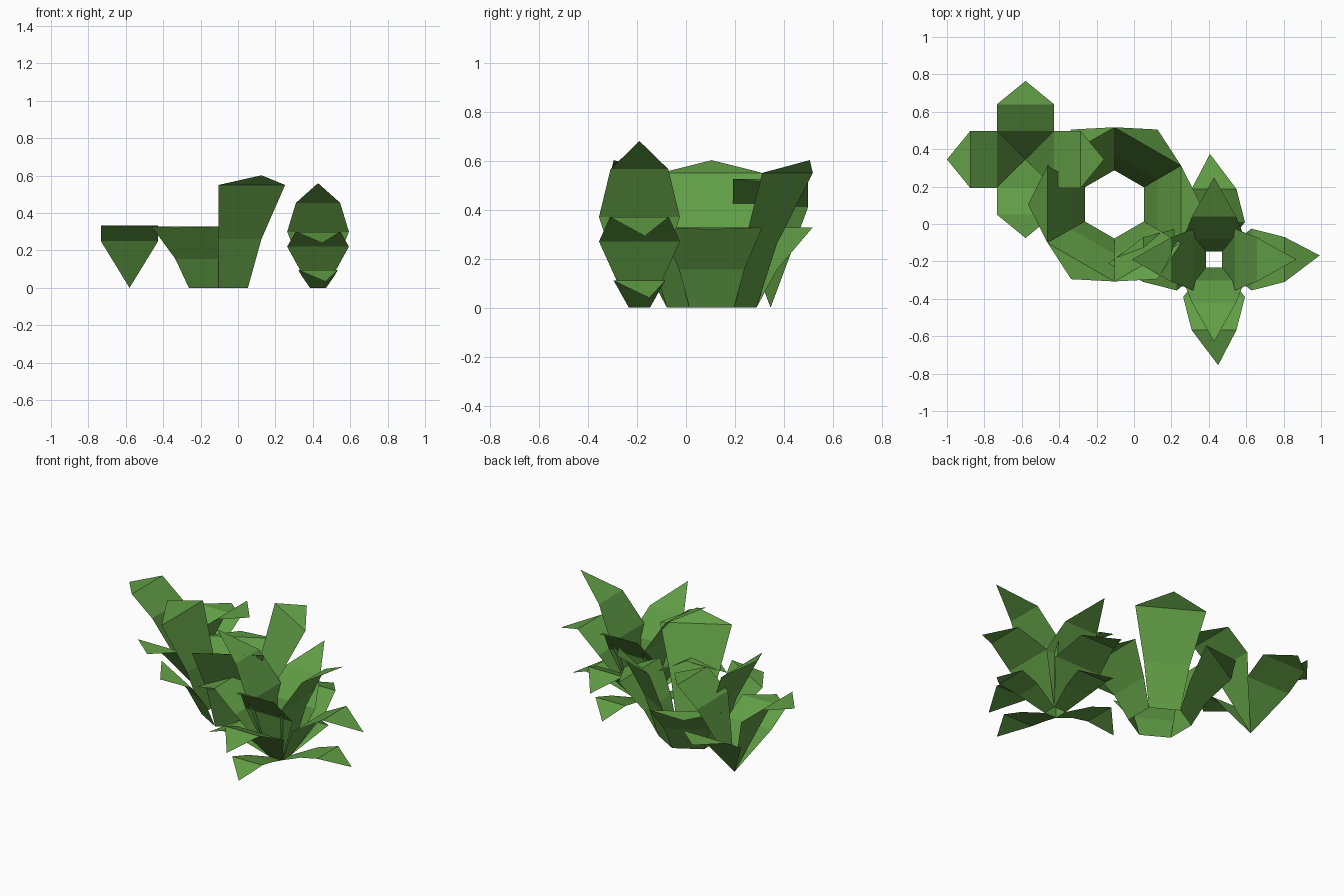
import bpy, bmesh
from math import pi, cos, sin, tan

if "Cube" in bpy.data.objects:
    bpy.data.objects.remove(bpy.data.objects["Cube"])

green = bpy.data.materials.new("leaf_green")
green.diffuse_color = (0.12, 0.34, 0.06, 1)
green.use_nodes = True
green.node_tree.nodes["Principled BSDF"].inputs["Base Color"].default_value = green.diffuse_color


def rosette(name, center, count, start, rows, tips, heights):
    """Ring of flat folded leaves.
    rows: (radius, half width) from base outward; tips: (radius, side shift)
    heights: per alternating leaf, z of every row and then of the tip."""
    bm = bmesh.new()
    for i in range(count):
        a = start + i * 2 * pi / count
        zs = heights[i % len(heights)]

        def point(r, t, z):
            return bm.verts.new((r * cos(a) - t * sin(a), r * sin(a) + t * cos(a), z))

        prev = None
        for (r, w), z in zip(rows, zs):
            if w == 0:
                cur = [point(r, 0, z)]
            else:
                cur = [point(r, -w, z), point(r, w, z)]
            if prev:
                bm.faces.new(prev + cur[::-1])
            prev = cur
        bm.faces.new(prev + [point(tips[0], tips[1], zs[-1])])
    me = bpy.data.meshes.new(name)
    bm.to_mesh(me)
    bm.free()
    me.materials.append(green)
    ob = bpy.data.objects.new(name, me)
    ob.location = (center[0], center[1], 0)
    bpy.context.collection.objects.link(ob)
    return ob


# Small plant at the back left: four leaves from one point, side pair taller
rosette("small_plant", (-0.58, 0.345), 4, 0,
        [(0, 0), (0.153, 0.153), (0.295, 0.153)], (0.42, 0),
        [(0, 0.41, 0.525, 0.51), (0, 0.25, 0.333, 0.328)])

# Middle plant: six-sided flared cup of alternating short and tall leaves
k = tan(pi / 6)
cup_rows = [(r, r * k) for r in (0.158, 0.23, 0.357)]
rosette("cup_plant", (-0.105, 0.105), 6, 0, cup_rows, (0.462, 0),
        [(0, 0.155, 0.328, 0.318), (0, 0.26, 0.55, 0.602)])

# Right plant: three tiers of pointed leaves, side pair taller than front/back
c = (0.428, -0.19)
base = (0.043, 0.043)
rosette("lower_leaves", c, 4, 0,
        [base, (0.20, 0.085), (0.33, 0.105)], (0.47, 0.04),
        [(0, 0.075, 0.11, 0.04), (0, 0.06, 0.095, 0.033)])
rosette("middle_leaves", c, 4, 0,
        [base, (0.20, 0.165), (0.377, 0.12)], (0.565, 0.022),
        [(0, 0.27, 0.37, 0.292), (0, 0.22, 0.30, 0.24)])
rosette("upper_leaves", c, 4, 0,
        [base, (0.112, 0.165), (0.23, 0.118)], (0.44, 0),
        [(0, 0.37, 0.565, 0.68), (0, 0.30, 0.455, 0.56)])
